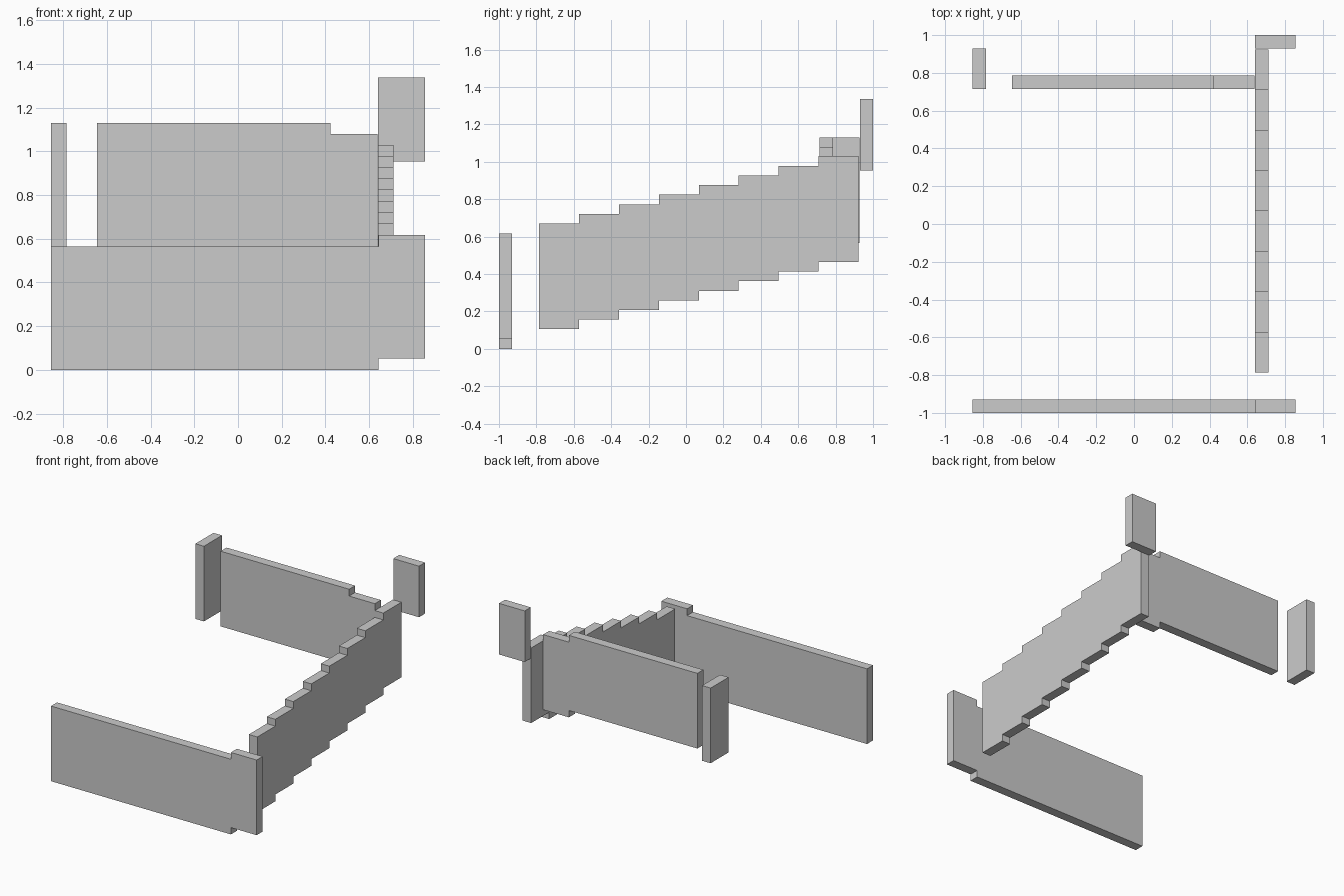
import bpy
import bmesh
from mathutils import Vector

cube = bpy.data.objects.get("Cube")
if cube:
    bpy.data.objects.remove(cube, do_unlink=True)

THICK = 0.071   # wall thickness
RUN = 0.2138    # length of one step
RISE = 0.0514   # height of one step
HEIGHT = 0.565  # wall height

grey = bpy.data.materials.new("plain grey")
grey.use_nodes = True
grey.diffuse_color = (0.6, 0.6, 0.6, 1)
grey.node_tree.nodes["Principled BSDF"].inputs["Base Color"].default_value = (0.6, 0.6, 0.6, 1)


def wall(name, axis, start, across, spans):
    """Stepped wall along an axis; spans are (length, bottom, top) in order."""
    lower, upper, pos = [], [], start
    for length, bottom, top in spans:
        lower += [(pos, bottom), (pos + length, bottom)]
        upper += [(pos, top), (pos + length, top)]
        pos += length
    outline = lower + upper[::-1]
    if axis == "x":
        points = [(a, across, z) for a, z in outline]
        depth = Vector((0, THICK, 0))
    else:
        points = [(across, a, z) for a, z in outline]
        depth = Vector((THICK, 0, 0))
    bm = bmesh.new()
    face = bm.faces.new([bm.verts.new(p) for p in points])
    result = bmesh.ops.extrude_face_region(bm, geom=[face])
    moved = [v for v in result["geom"] if isinstance(v, bmesh.types.BMVert)]
    bmesh.ops.translate(bm, verts=moved, vec=depth)
    bmesh.ops.recalc_face_normals(bm, faces=bm.faces)
    mesh = bpy.data.meshes.new(name)
    bm.to_mesh(mesh)
    bm.free()
    mesh.materials.append(grey)
    obj = bpy.data.objects.new(name, mesh)
    bpy.context.collection.objects.link(obj)
    return obj


# Low front wall with one step up at its left end
wall("front_wall", "x", -0.855, -1.0,
     [(7 * RUN, 0, HEIGHT), (RUN, RISE, HEIGHT + RISE)])

# Side wall climbing towards the back
wall("stepped_side_wall", "y", -0.787, 0.641,
     [(RUN, 0.105 + i * RISE, 0.105 + i * RISE + HEIGHT) for i in range(8)])

# Back wall with one step down beside the side wall
wall("back_wall", "x", -0.645, 0.715,
     [(5 * RUN, HEIGHT, 2 * HEIGHT), (RUN, HEIGHT - RISE, 2 * HEIGHT - RISE)])

# Free-standing short panels at the back corners
wall("back_right_panel", "y", 0.715, -0.855, [(RUN, HEIGHT, 2 * HEIGHT)])
wall("back_left_panel", "x", 0.641, 0.929, [(RUN, 0.953, 1.337)])
